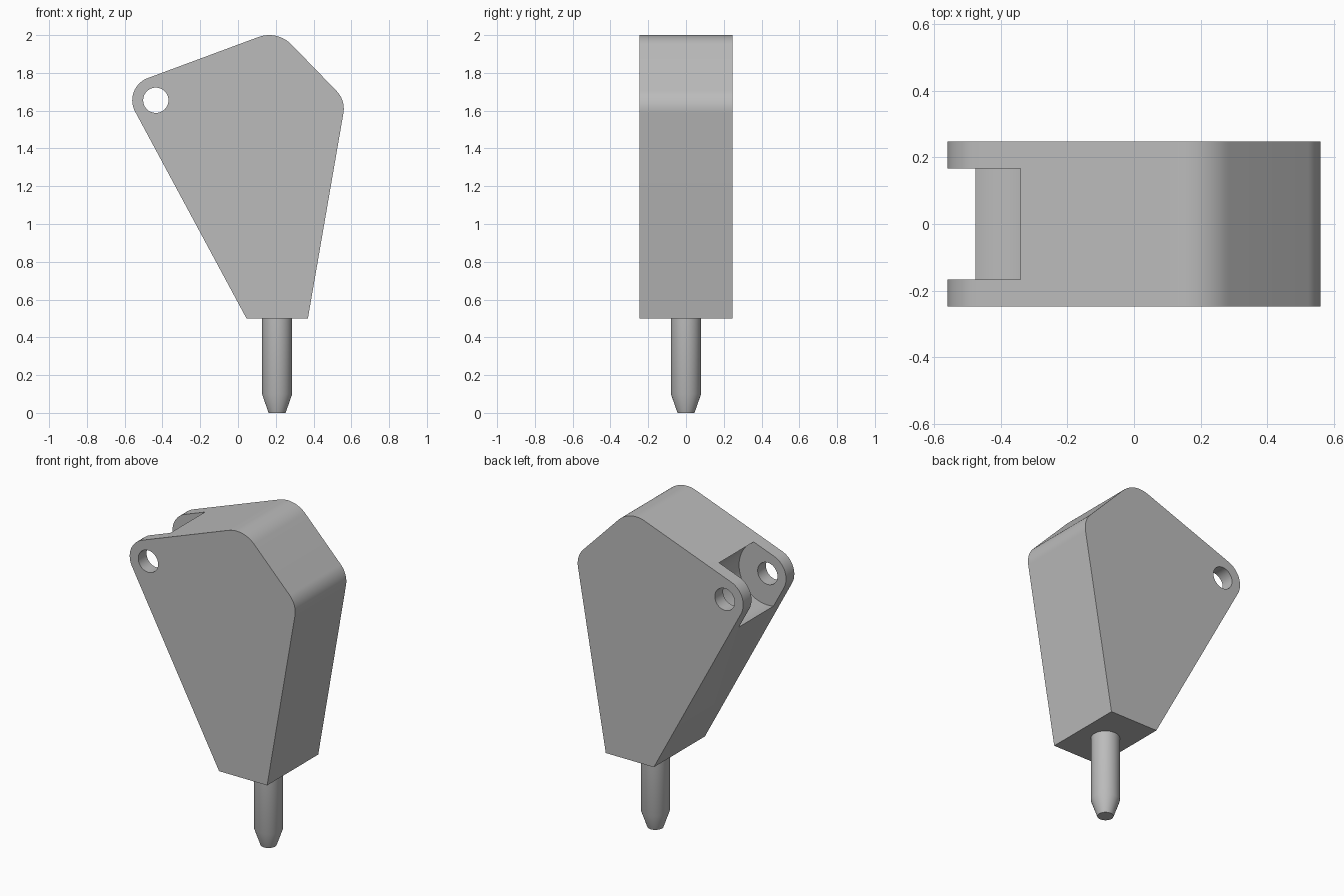
import bpy
import bmesh
from math import atan2, acos, cos, sin, tau, radians, hypot
from mathutils import Matrix

cube = bpy.data.objects.get("Cube")
if cube:
    bpy.data.objects.remove(cube, do_unlink=True)

HALF_WIDTH = 0.247
SLOT_HALF = 0.167
PIVOT = (-0.435, 1.655)

grey = bpy.data.materials.new("plain_grey")
grey.use_nodes = True
grey.diffuse_color = (0.5, 0.5, 0.5, 1)
grey.node_tree.nodes["Principled BSDF"].inputs["Base Color"].default_value = (0.5, 0.5, 0.5, 1)


def make_object(name, bm):
    bmesh.ops.recalc_face_normals(bm, faces=bm.faces)
    mesh = bpy.data.meshes.new(name)
    bm.to_mesh(mesh)
    bm.free()
    mesh.materials.append(grey)
    obj = bpy.data.objects.new(name, mesh)
    bpy.context.collection.objects.link(obj)
    return obj


def activate(obj):
    bpy.ops.object.select_all(action='DESELECT')
    obj.select_set(True)
    bpy.context.view_layer.objects.active = obj


def smooth(obj):
    activate(obj)
    bpy.ops.object.shade_smooth_by_angle(angle=radians(30))


def tangent_angle(a, b):
    """Outward normal angle of the line touching two circles, counter-clockwise."""
    dx, dz = b[0] - a[0], b[1] - a[1]
    return atan2(dz, dx) - acos((a[2] - b[2]) / hypot(dx, dz))


def rounded_outline(circles, steps=14):
    points = []
    for i, (x, z, r) in enumerate(circles):
        if r == 0:
            points.append((x, z))
            continue
        start = tangent_angle(circles[i - 1], circles[i])
        end = tangent_angle(circles[i], circles[(i + 1) % len(circles)])
        sweep = (end - start) % tau
        for k in range(steps + 1):
            t = start + sweep * k / steps
            points.append((x + r * cos(t), z + r * sin(t)))
    return points


def cross_cylinder(name, radius, half_length):
    bm = bmesh.new()
    bmesh.ops.create_cone(bm, cap_ends=True, segments=64, radius1=radius,
                          radius2=radius, depth=2 * half_length)
    place = Matrix.Translation((PIVOT[0], 0, PIVOT[1])) @ Matrix.Rotation(radians(90), 4, 'X')
    bmesh.ops.transform(bm, matrix=place, verts=bm.verts)
    obj = make_object(name, bm)
    obj.hide_render = True
    return obj


# Body: rounded kite-shaped plate extruded through its width
corners = [(0.045, 0.5, 0), (0.37, 0.5, 0), (0.425, 1.61, 0.135),
           (0.165, 1.835, 0.165), (*PIVOT, 0.125)]
bm = bmesh.new()
face = bm.faces.new([bm.verts.new((x, -HALF_WIDTH, z)) for x, z in rounded_outline(corners)])
extruded = bmesh.ops.extrude_face_region(bm, geom=[face])["geom"]
bmesh.ops.translate(bm, vec=(0, 2 * HALF_WIDTH, 0),
                    verts=[v for v in extruded if isinstance(v, bmesh.types.BMVert)])
body = make_object("body", bm)

# Clevis slot and pin hole cut around the pivot
for cutter in (cross_cylinder("slot_cutter", 0.193, SLOT_HALF),
               cross_cylinder("hole_cutter", 0.067, 0.4)):
    mod = body.modifiers.new(cutter.name, 'BOOLEAN')
    mod.operation = 'DIFFERENCE'
    mod.solver = 'EXACT'
    mod.object = cutter
    activate(body)
    bpy.ops.object.modifier_apply(modifier=mod.name)
    bpy.data.objects.remove(cutter, do_unlink=True)
smooth(body)

# Stem: round pin with a tapered tip
bm = bmesh.new()
rings = []
for z, r in ((0, 0.045), (0.1, 0.08), (0.51, 0.08)):
    ring = bmesh.ops.create_circle(bm, segments=48, radius=r,
                                   matrix=Matrix.Translation((0.207, 0, z)))["verts"]
    rings.append(ring)
for low, high in zip(rings, rings[1:]):
    for i in range(len(low)):
        j = (i + 1) % len(low)
        bm.faces.new((low[i], low[j], high[j], high[i]))
bm.faces.new(rings[0])
bm.faces.new(rings[-1])
smooth(make_object("stem_pin", bm))
